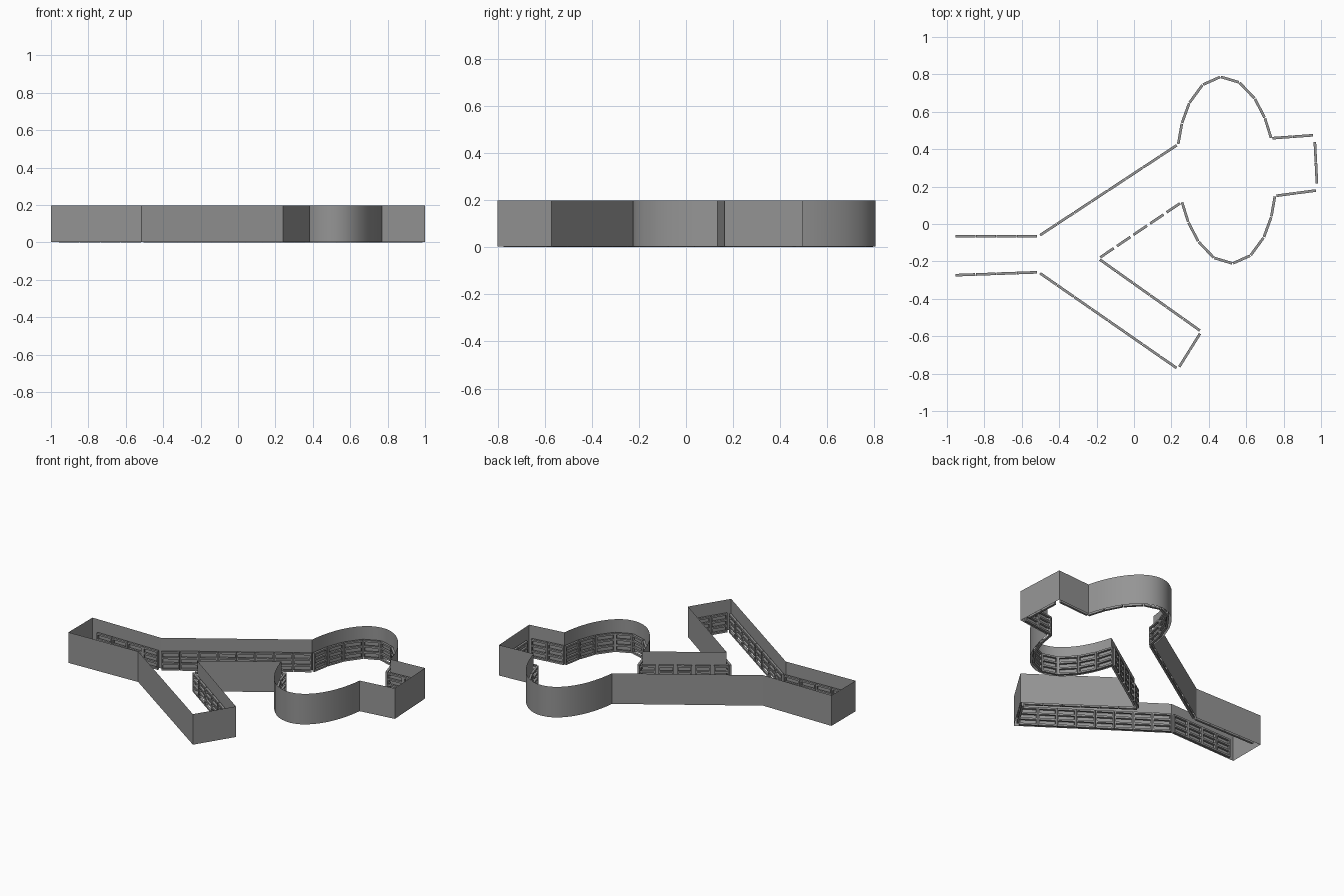
import bpy, bmesh, math
from mathutils import Vector, Matrix

cube = bpy.data.objects.get("Cube")
if cube:
    bpy.data.objects.remove(cube)

WALL_OFFSET = 0.018
WALL_TOP = 0.198
FENCE_TOP = 0.12
THICK = 0.014


def material(name, value):
    m = bpy.data.materials.new(name)
    m.use_nodes = True
    colour = (value, value, value, 1)
    m.diffuse_color = colour
    m.node_tree.nodes["Principled BSDF"].inputs["Base Color"].default_value = colour
    return m


grey = material("plain grey", 0.3)


def make_object(name, bm):
    mesh = bpy.data.meshes.new(name)
    bm.to_mesh(mesh)
    bm.free()
    mesh.materials.append(grey)
    obj = bpy.data.objects.new(name, mesh)
    bpy.context.collection.objects.link(obj)
    return obj


# Oval yard: points along a slightly tilted ellipse
def oval(degrees):
    t = math.radians(degrees)
    v, u = Vector((0.998, 0.065)), Vector((-0.065, 0.998))
    return Vector((0.495, 0.288)) + u * 0.5 * math.sin(t) + v * 0.262 * math.cos(t)


def point(x, y):
    return Vector((x, y))


STEPS = [18, 32, 48, 68, 90, 112, 132, 148, 162]
north_arc = [oval(a) for a in reversed(STEPS)]
south_arc = [oval(-a) for a in STEPS]

# Corners of the passages and the end room
north_start, north_bend = point(-1, -0.065), point(-0.51, -0.065)
room_north, room_south = point(0.965, 0.475), point(0.98, 0.18)
fork = point(-0.19, -0.185)
branch_north, branch_south = point(0.36, -0.575), point(0.235, -0.775)
south_bend, south_start = point(-0.51, -0.258), point(-1, -0.275)


# Outer wall: the plan line pushed outward and raised
def offset_line(pts, d):
    out = []
    for i, p in enumerate(pts):
        normals = []
        for a, b in ((i - 1, i), (i, i + 1)):
            if a >= 0 and b < len(pts):
                e = (pts[b] - pts[a]).normalized()
                normals.append(Vector((-e.y, e.x)))
        n = sum(normals, Vector((0, 0))).normalized()
        out.append(p + n * d / n.dot(normals[0]))
    return out


plan = [north_start, north_bend]
plan += [oval(a) for a in range(162, 17, -6)]
plan += [room_north, room_south]
plan += [oval(-a) for a in range(18, 163, 6)]
plan += [fork, branch_north, branch_south, south_bend, south_start]
outline = offset_line(plan, WALL_OFFSET)

bm = bmesh.new()
low = [bm.verts.new((p.x, p.y, 0.002)) for p in outline]
high = [bm.verts.new((p.x, p.y, WALL_TOP)) for p in outline]
for i in range(len(outline)):
    j = (i + 1) % len(outline)
    bm.faces.new((low[j], low[i], high[i], high[j]))
wall = make_object("outer_wall", bm)
bpy.ops.object.select_all(action="DESELECT")
wall.select_set(True)
bpy.context.view_layer.objects.active = wall
bpy.ops.object.shade_smooth_by_angle(angle=math.radians(30))


# Fences: panels with four rails between two posts
def box(bm, centre, size, frame):
    m = frame @ Matrix.Translation(centre) @ Matrix.Diagonal((*size, 1))
    bmesh.ops.create_cube(bm, size=1, matrix=m)


def panel(bm, a, b):
    d = b - a
    length = d.length
    mid = (a + b) / 2
    frame = Matrix.Translation((mid.x, mid.y, 0)) @ Matrix.Rotation(math.atan2(d.y, d.x), 4, "Z")
    rail = 0.011
    for k in range(4):
        z = rail / 2 + k * (FENCE_TOP - rail) / 3
        box(bm, (0, 0, z), (length, THICK, rail), frame)
    for side in (-1, 1):
        box(bm, (side * (length - 0.008) / 2, 0, FENCE_TOP / 2),
            (0.008, THICK, FENCE_TOP), frame)


def fence(name, pts, gap=0.003, trim=0.008, step=0.115):
    bm = bmesh.new()
    for a, b in zip(pts, pts[1:]):
        e = (b - a).normalized()
        start, end = a + e * trim, b - e * trim
        count = max(1, round((end - start).length / step))
        part = (end - start) / count
        for k in range(count):
            p = start + part * k
            panel(bm, p + e * gap / 2, p + part - e * gap / 2)
    make_object(name, bm)


fence("north_passage_fence", [point(-0.965, -0.065), north_bend, north_arc[0]])
fence("north_yard_fence", north_arc, trim=0.001, step=0.2)
fence("room_north_fence", [north_arc[-1], room_north], trim=0.006)
fence("room_end_fence", [room_north, room_south], trim=0.035)
fence("room_south_fence", [room_south, south_arc[0]], trim=0.006)
fence("south_yard_fence", south_arc, trim=0.001, step=0.2)
fence("fork_fence", [south_arc[-1], fork], gap=0.02, trim=0.002, step=0.105)
fence("branch_north_fence", [fork, branch_north])
fence("branch_end_fence", [branch_north, branch_south], trim=0.012)
fence("branch_south_fence", [branch_south, south_bend])
fence("south_passage_fence", [south_bend, point(-0.965, -0.274)])
